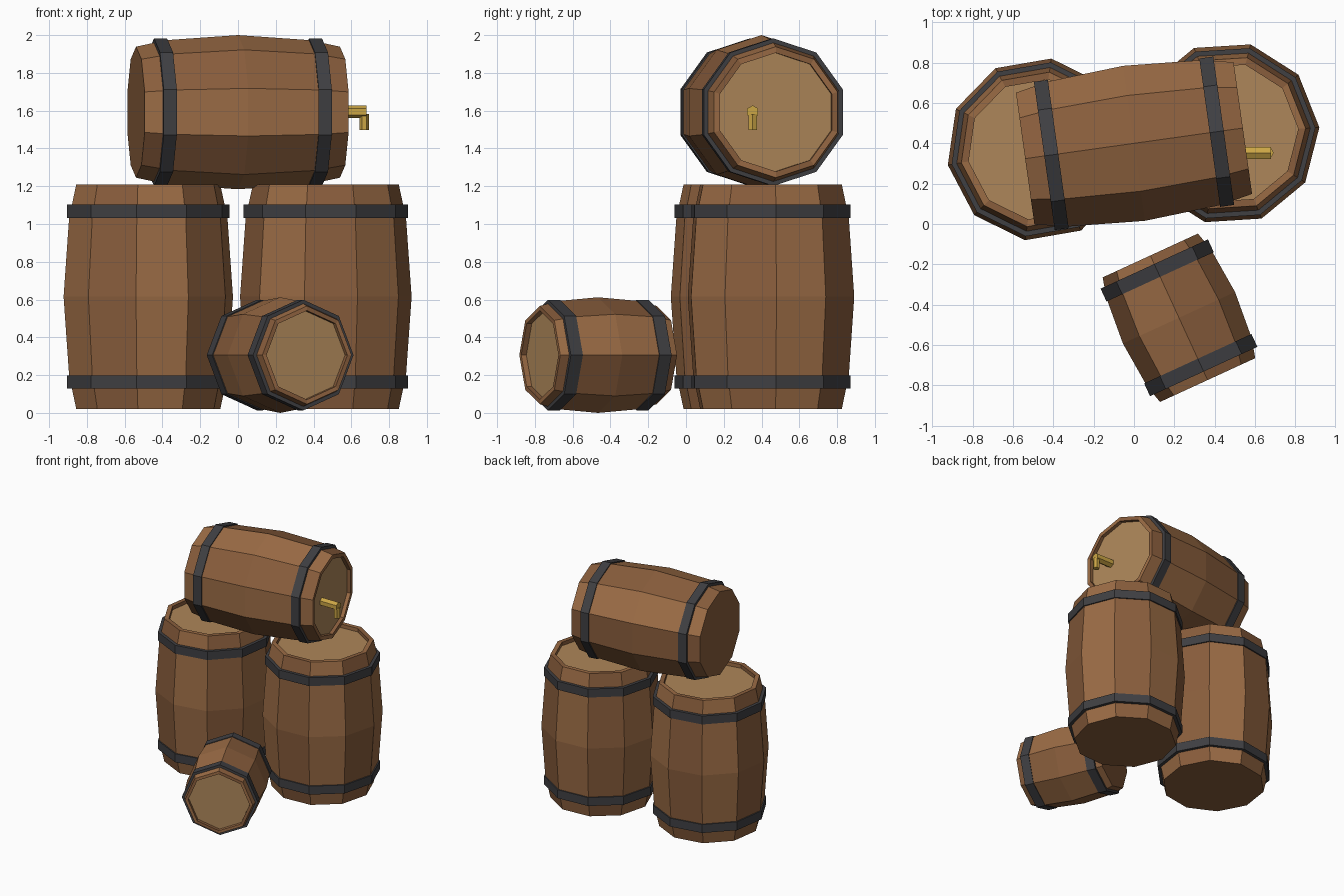
import bpy, bmesh, math
from mathutils import Matrix

if "Cube" in bpy.data.objects:
    bpy.data.objects.remove(bpy.data.objects["Cube"])


def mat(name, rgb):
    m = bpy.data.materials.new(name)
    m.diffuse_color = (*rgb, 1)
    m.use_nodes = True
    m.node_tree.nodes["Principled BSDF"].inputs["Base Color"].default_value = m.diffuse_color
    return m


DARK = mat("dark_wood", (0.25, 0.11, 0.045))
LIGHT = mat("light_wood", (0.33, 0.15, 0.06))
HEAD = mat("head_wood", (0.42, 0.24, 0.10))
IRON = mat("iron", (0.05, 0.05, 0.055))
BRASS = mat("brass", (0.6, 0.38, 0.06))


def lathe(name, profile, sides, phase, matrix, mats, cap_start=False,
          cap_end=False, closed=False):
    """Spin (radius, z) points round z with flat faces, alternating materials."""
    bm = bmesh.new()
    rings = []
    for r, z in profile:
        ring = []
        for i in range(sides):
            a = math.radians(phase) + 2 * math.pi * i / sides
            ring.append(bm.verts.new((r * math.cos(a), r * math.sin(a), z)))
        rings.append(ring)
    pairs = list(zip(rings, rings[1:]))
    if closed:
        pairs.append((rings[-1], rings[0]))
    for lo, hi in pairs:
        for i in range(sides):
            j = (i + 1) % sides
            f = bm.faces.new((lo[i], lo[j], hi[j], hi[i]))
            f.material_index = i % len(mats)
    if cap_start:
        bm.faces.new(rings[0][::-1])
    if cap_end:
        bm.faces.new(rings[-1])
    me = bpy.data.meshes.new(name)
    bm.to_mesh(me)
    bm.free()
    for m in mats:
        me.materials.append(m)
    ob = bpy.data.objects.new(name, me)
    ob.matrix_world = matrix
    bpy.context.collection.objects.link(ob)
    return ob


def barrel(name, center, radius, length, sides, phase, yaw=None):
    """Barrel centred on its middle; with a yaw it lies down, head along yaw."""
    m = Matrix.Translation(center)
    if yaw is not None:
        m = m @ Matrix.Rotation(math.radians(yaw), 4, 'Z') @ Matrix.Rotation(math.pi / 2, 4, 'Y')
    h, R = length / 2, radius
    inner, depth = 0.77 * R, 0.03
    # staves, flat bottom, rim and recess wall
    lathe(name + "_staves",
          [(0.85 * R, -h), (0.935 * R, -0.7 * h), (R, 0), (0.935 * R, 0.7 * h),
           (0.85 * R, h), (inner, h), (inner, h - depth)],
          sides, phase, m, [DARK, LIGHT], cap_start=True)
    # recessed lid
    lathe(name + "_head", [(inner, h - depth)], sides, phase, m, [HEAD], cap_end=True)
    # iron hoops
    for label, s in (("lower", -1), ("upper", 1)):
        z = s * 0.76 * h
        lathe(f"{name}_{label}_hoop",
              [(0.88 * R, z - 0.035), (0.957 * R, z - 0.035),
               (0.957 * R, z + 0.035), (0.88 * R, z + 0.035)],
              sides, phase, m, [IRON], closed=True)


barrel("left_barrel", (-0.475, 0.37, 0.615), 0.455, 1.19, 10, 9.8)
barrel("right_barrel", (0.465, 0.45, 0.615), 0.455, 1.19, 10, 39.6)
barrel("top_barrel", (0, 0.40, 1.592), 0.408, 1.09, 10, 0, yaw=8)
barrel("small_keg", (0.223, -0.465, 0.306), 0.306, 0.68, 8, 45, yaw=-65.3)

# tap on the top barrel
lathe("tap_body", [(0.034, 0), (0.034, 0.18)], 6, 0,
      Matrix.Translation((0.50, 0.353, 1.594)) @ Matrix.Rotation(math.pi / 2, 4, 'Y'),
      [BRASS], True, True)
lathe("tap_spout", [(0.025, 0), (0.025, 0.085)], 6, 0,
      Matrix.Translation((0.668, 0.353, 1.498)), [BRASS], True, True)
